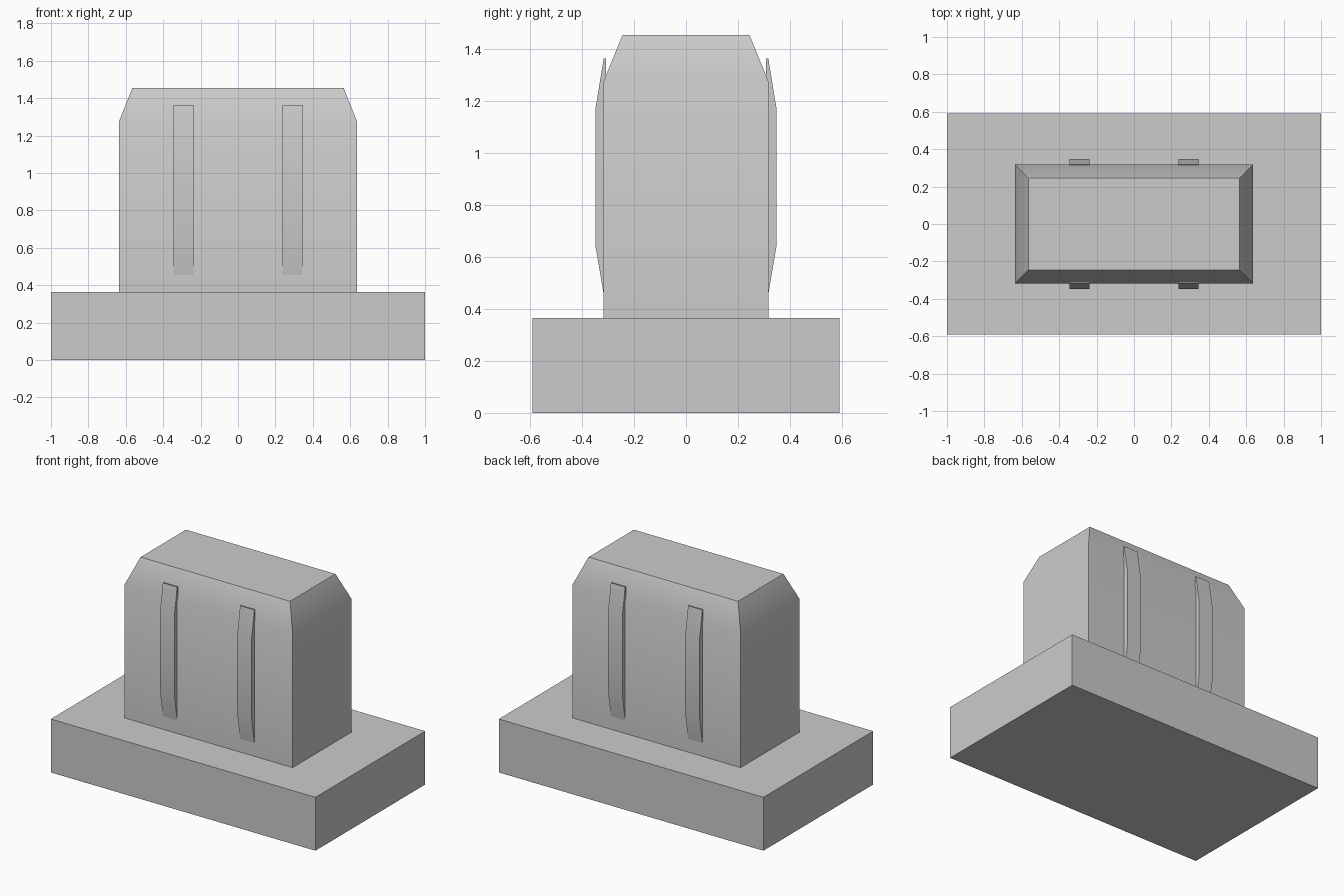
import bpy
import bmesh
import math

if "Cube" in bpy.data.objects:
    bpy.data.objects.remove(bpy.data.objects["Cube"], do_unlink=True)

# Single grey material
grey = bpy.data.materials.new("plain_grey")
grey.use_nodes = True
colour = (0.6, 0.6, 0.6, 1)
grey.diffuse_color = colour
grey.node_tree.nodes["Principled BSDF"].inputs["Base Color"].default_value = colour


def loft(name, rings):
    """Join matching rings of points into a closed solid."""
    bm = bmesh.new()
    loops = [[bm.verts.new(p) for p in ring] for ring in rings]
    bm.faces.new(loops[0])
    bm.faces.new(loops[-1])
    count = len(loops[0])
    for low, high in zip(loops, loops[1:]):
        for i in range(count):
            j = (i + 1) % count
            bm.faces.new((low[i], low[j], high[j], high[i]))
    bmesh.ops.recalc_face_normals(bm, faces=bm.faces)
    mesh = bpy.data.meshes.new(name)
    bm.to_mesh(mesh)
    bm.free()
    mesh.materials.append(grey)
    obj = bpy.data.objects.new(name, mesh)
    bpy.context.collection.objects.link(obj)
    bpy.ops.object.select_all(action="DESELECT")
    obj.select_set(True)
    bpy.context.view_layer.objects.active = obj
    bpy.ops.object.shade_smooth_by_angle(angle=math.radians(30))
    return obj


def rectangle(x, y, z):
    return [(-x, -y, z), (x, -y, z), (x, y, z), (-x, y, z)]


# Flange and plug body with its chamfered top
loft("base_flange", [rectangle(1, 0.592, 0), rectangle(1, 0.592, 0.365)])
loft("plug_body", [rectangle(0.635, 0.317, 0.365),
                   rectangle(0.635, 0.317, 1.278),
                   rectangle(0.565, 0.245, 1.455)])

# Bowed spring strips, two on each long wall
strip = [(0.31, 0.455), (0.317, 0.455), (0.348, 0.64),
         (0.348, 1.175), (0.317, 1.365), (0.309, 1.365)]
for side, facing in ((-1, "front"), (1, "back")):
    for centre, hand in ((-0.292, "right"), (0.292, "left")):
        loft(f"{facing}_{hand}_strip",
             [[(centre + dx, side * y, z) for y, z in strip]
              for dx in (-0.054, 0.054)])
